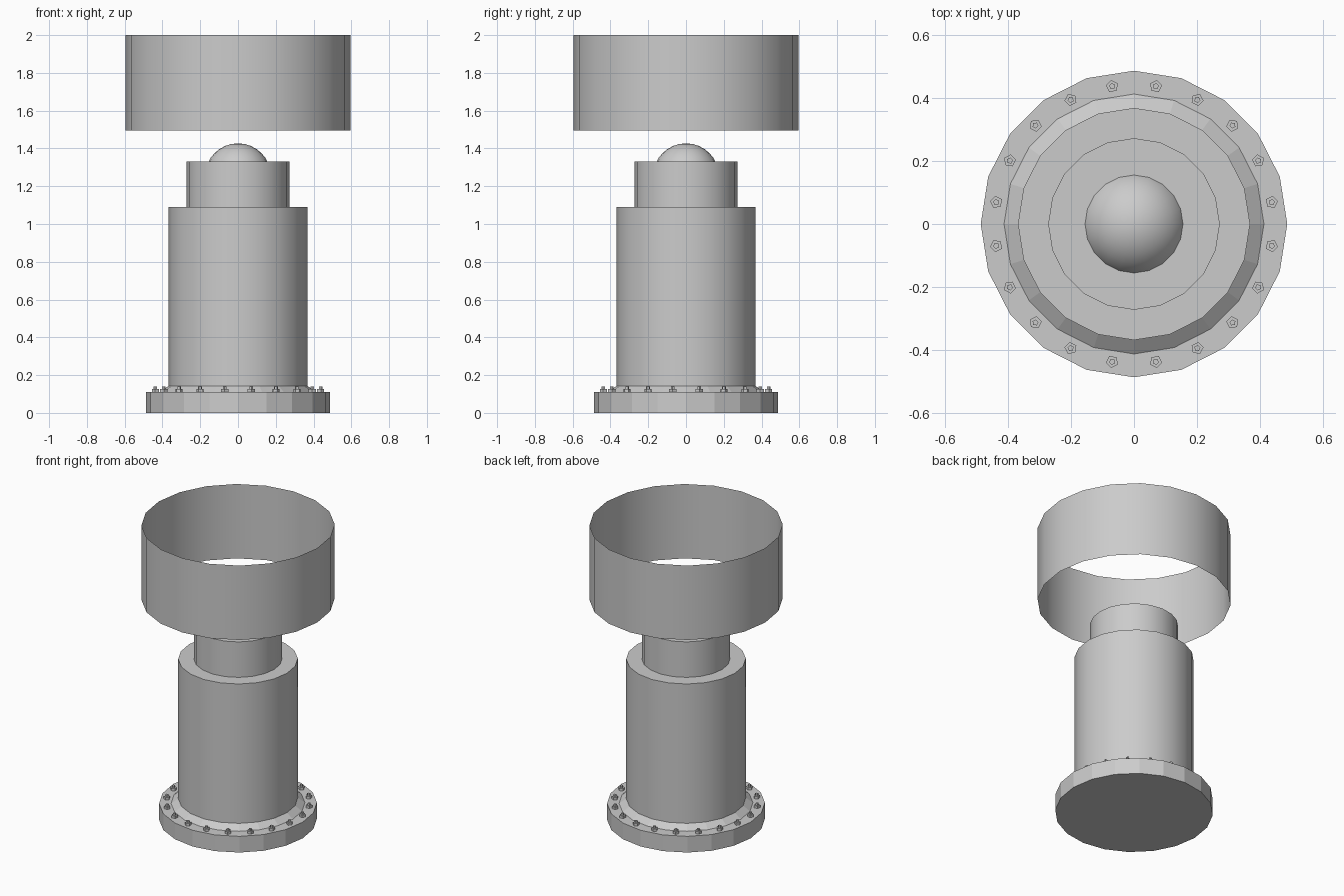
import bpy, math

if "Cube" in bpy.data.objects:
    bpy.data.objects.remove(bpy.data.objects["Cube"])

SIDES = 20


def lathe(name, profile, sides=SIDES, cap_bottom=True, cap_top=True, smooth=False,
          loc=(0, 0, 0), turn=0.0):
    """Revolve (radius, z) rings around the z axis."""
    verts = [(r * math.cos(turn + 2 * math.pi * i / sides),
              r * math.sin(turn + 2 * math.pi * i / sides), z)
             for r, z in profile for i in range(sides)]
    faces = []
    for k in range(len(profile) - 1):
        a, b = k * sides, (k + 1) * sides
        for i in range(sides):
            j = (i + 1) % sides
            faces.append((a + i, a + j, b + j, b + i))
    if cap_bottom:
        faces.append(tuple(reversed(range(sides))))
    if cap_top:
        faces.append(tuple(range(len(verts) - sides, len(verts))))
    mesh = bpy.data.meshes.new(name)
    mesh.from_pydata(verts, [], faces)
    obj = bpy.data.objects.new(name, mesh)
    obj.location = loc
    bpy.context.collection.objects.link(obj)
    if smooth:
        bpy.ops.object.select_all(action='DESELECT')
        obj.select_set(True)
        bpy.context.view_layer.objects.active = obj
        bpy.ops.object.shade_smooth_by_angle(angle=math.radians(35))
    return obj


# Faceted base flange with sloped collar
lathe("base_flange", [(0.486, 0), (0.486, 0.11), (0.412, 0.11), (0.368, 0.143)])

# Main column and narrower neck
lathe("main_column", [(0.368, 0.143), (0.368, 1.09)], cap_bottom=False, smooth=True)
lathe("neck", [(0.272, 1.09), (0.272, 1.331)], cap_bottom=False, smooth=True)

# Ball half sunk into the neck
bpy.ops.mesh.primitive_uv_sphere_add(segments=SIDES, ring_count=16, radius=0.175,
                                     location=(0, 0, 1.252))
ball = bpy.context.object
ball.name = "ball_tip"
bpy.ops.object.shade_smooth()

# Open floating ring
lathe("floating_ring", [(0.595, 1.495), (0.595, 2.0)], cap_bottom=False,
      cap_top=False, smooth=True)

# Stepped bolts around the flange
for n in range(20):
    a = math.radians(9 + 18 * n)
    lathe(f"bolt_{n + 1}", [(0.02, 0.105), (0.02, 0.126), (0.01, 0.126), (0.01, 0.14)],
          sides=5, cap_bottom=False,
          loc=(0.442 * math.cos(a), 0.442 * math.sin(a), 0), turn=a)
